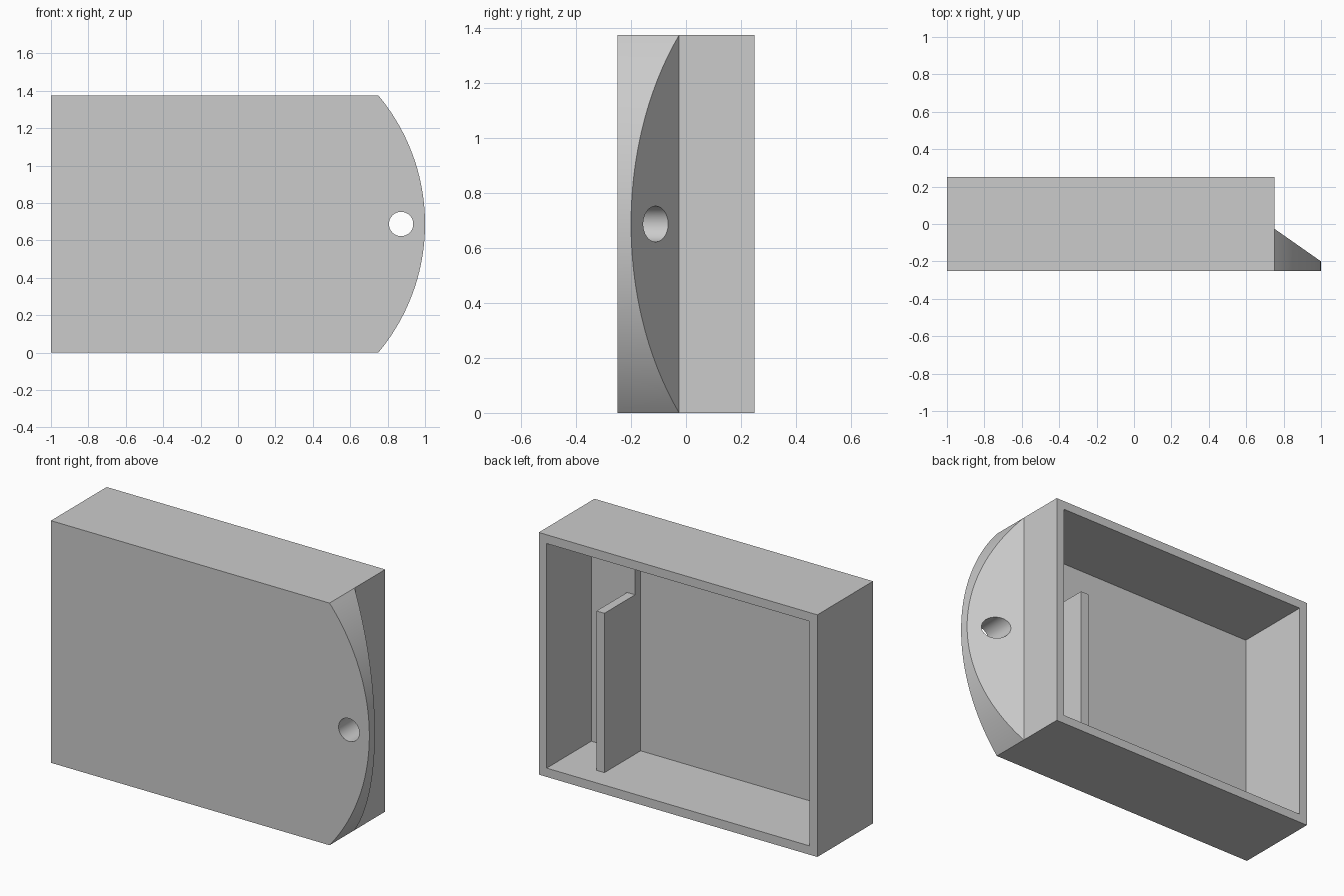
import bpy, bmesh, math
from mathutils import Vector

cube = bpy.data.objects.get("Cube")
if cube:
    bpy.data.objects.remove(cube, do_unlink=True)

HEIGHT, WALL = 1.375, 0.05
SIDE = 0.75               # x where the box ends and the tab begins
FRONT, BACK = -0.25, 0.25

grey = bpy.data.materials.new("plain_grey")
grey.use_nodes = True
grey.diffuse_color = (0.6, 0.6, 0.6, 1)
grey.node_tree.nodes["Principled BSDF"].inputs["Base Color"].default_value = (0.6, 0.6, 0.6, 1)


def make_object(name, bm):
    bmesh.ops.recalc_face_normals(bm, faces=bm.faces)
    mesh = bpy.data.meshes.new(name)
    bm.to_mesh(mesh)
    bm.free()
    mesh.materials.append(grey)
    obj = bpy.data.objects.new(name, mesh)
    bpy.context.collection.objects.link(obj)
    return obj


def box_bmesh(low, high):
    low, high = Vector(low), Vector(high)
    bm = bmesh.new()
    bmesh.ops.create_cube(bm, size=1)
    bmesh.ops.scale(bm, vec=high - low, verts=bm.verts)
    bmesh.ops.translate(bm, vec=(low + high) / 2, verts=bm.verts)
    return bm


# Open tray: the back face is inset and pushed in to the front panel
bm = box_bmesh((-1, FRONT, 0), (SIDE, BACK, HEIGHT))
opening = max(bm.faces, key=lambda f: f.calc_center_median().y)
bmesh.ops.inset_individual(bm, faces=[opening], thickness=WALL, use_even_offset=True)
floor = bmesh.ops.extrude_discrete_faces(bm, faces=[opening])["faces"][0]
bmesh.ops.translate(bm, vec=(0, FRONT + WALL - BACK, 0), verts=floor.verts)
make_object("tray_body", bm)

# Thicker floor beside the tab, and the divider standing on its edge
make_object("raised_floor", box_bmesh((0.425, FRONT + WALL, WALL),
                                      (SIDE - WALL, -0.15, HEIGHT - WALL)))
make_object("divider", box_bmesh((0.425, FRONT + WALL, WALL), (0.475, 0.125, 0.955)))

# Rounded tab: a circle segment with a sloping back
half, bulge = HEIGHT / 2, 1 - SIDE
radius = (half ** 2 + bulge ** 2) / (2 * bulge)
sweep = math.asin(half / radius)
steps = 64
bm = bmesh.new()
front_ring, back_ring = [], []
for i in range(steps + 1):
    a = sweep * (2 * i / steps - 1)
    x = 1 - radius + radius * math.cos(a)
    z = half + radius * math.sin(a)
    front_ring.append(bm.verts.new((x, FRONT, z)))
    back_ring.append(bm.verts.new((x, -0.025 - 0.7 * (x - SIDE), z)))
bm.faces.new(front_ring)
bm.faces.new(back_ring[::-1])
for i in range(steps + 1):
    j = (i + 1) % (steps + 1)
    bm.faces.new((front_ring[i], front_ring[j], back_ring[j], back_ring[i]))
tab = make_object("rounded_tab", bm)

# Round hole through the tab
bpy.ops.mesh.primitive_cylinder_add(vertices=48, radius=0.065, depth=0.6,
                                    location=(0.872, -0.15, half),
                                    rotation=(math.pi / 2, 0, 0))
cutter = bpy.context.object
cutter.name = "hole_cutter"
cutter.hide_render = True
cutter.data.materials.append(grey)
cut = tab.modifiers.new("hole", "BOOLEAN")
cut.operation, cut.solver, cut.object = "DIFFERENCE", "EXACT", cutter
bpy.ops.object.select_all(action="DESELECT")
bpy.context.view_layer.objects.active = tab
tab.select_set(True)
bpy.ops.object.modifier_apply(modifier=cut.name)
bpy.data.objects.remove(cutter, do_unlink=True)
bpy.ops.object.shade_smooth_by_angle(angle=math.radians(25))
